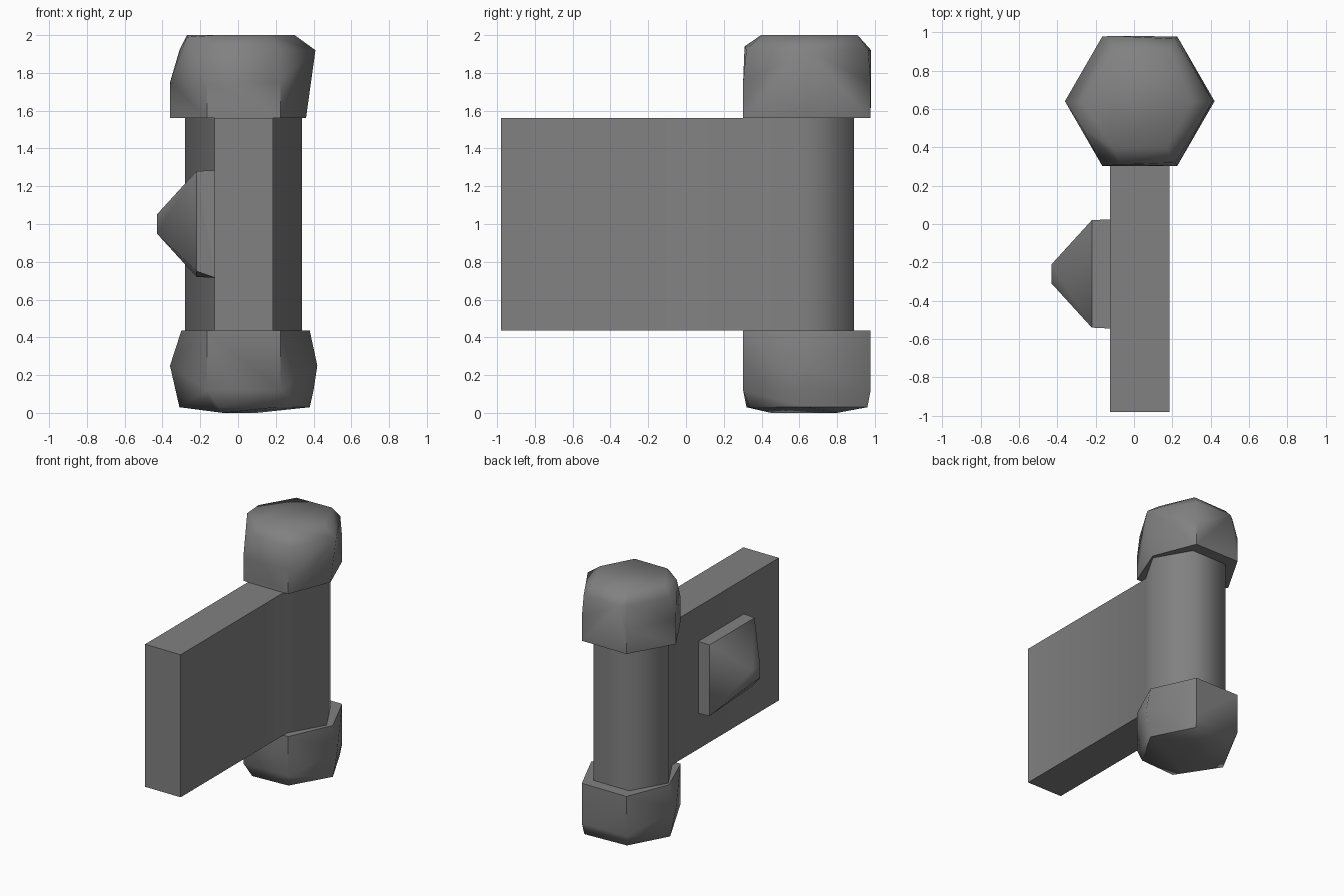
import bpy
import bmesh
from math import cos, sin, radians
from mathutils import Vector

default_cube = bpy.data.objects.get("Cube")
if default_cube:
    bpy.data.objects.remove(default_cube, do_unlink=True)

# Single flat colour
grey = bpy.data.materials.new("plain_grey")
grey.use_nodes = True
colour = (0.22, 0.22, 0.22, 1)
grey.diffuse_color = colour
grey.node_tree.nodes["Principled BSDF"].inputs["Base Color"].default_value = colour

CENTRE_X = 0.03
POST_Y = 0.62
CAP_Y = 0.64
PLATE_BOTTOM, PLATE_TOP = 0.435, 1.56


def finish(name, bm, smooth_angle=None):
    """Turn a bmesh into a coloured object, smoothed below the given angle."""
    bmesh.ops.recalc_face_normals(bm, faces=bm.faces)
    mesh = bpy.data.meshes.new(name)
    bm.to_mesh(mesh)
    bm.free()
    mesh.materials.append(grey)
    obj = bpy.data.objects.new(name, mesh)
    bpy.context.collection.objects.link(obj)
    if smooth_angle:
        bpy.ops.object.select_all(action="DESELECT")
        obj.select_set(True)
        bpy.context.view_layer.objects.active = obj
        bpy.ops.object.shade_smooth_by_angle(angle=radians(smooth_angle))
    return obj


def hull(name, points, smooth_angle=None):
    """Wrap a convex solid around the points."""
    bm = bmesh.new()
    verts = [bm.verts.new(p) for p in points]
    result = bmesh.ops.convex_hull(bm, input=verts)
    unused = {v for v in result["geom_interior"] if isinstance(v, bmesh.types.BMVert)}
    bmesh.ops.delete(bm, geom=list(unused), context="VERTS")
    bmesh.ops.dissolve_limit(bm, angle_limit=radians(1), verts=bm.verts, edges=bm.edges)
    return finish(name, bm, smooth_angle)


def hex_ring(z, radii, centre_y=CAP_Y):
    """Six points around the post, counter-clockwise from +x."""
    return [Vector((CENTRE_X + r * cos(radians(60 * i)),
                    centre_y + r * sin(radians(60 * i)), z))
            for i, r in enumerate(radii)]


def square_ring(x, half, centre_y=-0.26, centre_z=1.0):
    """Four points of a square facing along x."""
    return [Vector((x, centre_y + sy * half, centre_z + sz * half))
            for sy in (-1, 1) for sz in (-1, 1)]


# Hexagonal post whose front side is drawn out into the flat plate
hexagon = hex_ring(PLATE_BOTTOM, [0.31] * 6, POST_Y)
bm = bmesh.new()
base = bm.faces.new([bm.verts.new(p) for p in hexagon])
prism = bmesh.ops.extrude_face_region(bm, geom=[base])
raised = [g for g in prism["geom"] if isinstance(g, bmesh.types.BMVert)]
bmesh.ops.translate(bm, verts=raised, vec=(0, 0, PLATE_TOP - PLATE_BOTTOM))
bmesh.ops.recalc_face_normals(bm, faces=bm.faces)
front = min(bm.faces, key=lambda f: f.calc_center_median().y)
drawn = bmesh.ops.extrude_face_region(bm, geom=[front])
bmesh.ops.delete(bm, geom=[front], context="FACES_ONLY")
for v in drawn["geom"]:
    if isinstance(v, bmesh.types.BMVert):
        v.co.y = -0.98
finish("post_and_plate", bm, 65)

# Rough-hewn cap above the plate
R = 0.39
top_points = hex_ring(PLATE_TOP, [0.33, R, R, R, R, R])
top_points += hex_ring(1.75, [0.35, R, R, R, R, R])
top_points += hex_ring(1.92, [0.38, 0.375, 0.35, 0.34, 0.33, 0.37])
top_points += hex_ring(2.0, [0.27, 0.31, 0.3, 0.3, 0.28, 0.28])
top_points += [Vector((-0.07, 0.31, 1.94)), Vector((-0.1, 0.98, 1.92)),
               Vector((-0.27, 0.5, 1.99))]
hull("top_cap", top_points, 58)

# Rough-hewn cap below the plate
bottom_points = hex_ring(PLATE_BOTTOM, [0.35, R, R, 0.33, R, R])
bottom_points += hex_ring(0.25, [R, R, R, R, R, R])
bottom_points += hex_ring(0.12, [0.37, R, R, 0.36, R, R])
bottom_points += hex_ring(0.03, [0.35, 0.37, 0.35, 0.34, 0.32, 0.35])
bottom_points += [Vector((-0.08, 0.45, 0)), Vector((0.1, 0.8, 0)),
                  Vector((-0.1, 0.32, 0.03))]
hull("bottom_cap", bottom_points, 58)

# Square boss on the right side: a thin base with a trimmed lower front corner
trim = Vector((0, 0.03, 0.03))
base_points = square_ring(-0.12, 0.285) + square_ring(-0.22, 0.28)
base_points[4] += trim
hull("boss_base", base_points)

# Blunt pyramid on the boss
point_points = square_ring(-0.22, 0.28) + square_ring(-0.43, 0.05)
point_points[0] += trim
hull("boss_point", point_points, 65)
